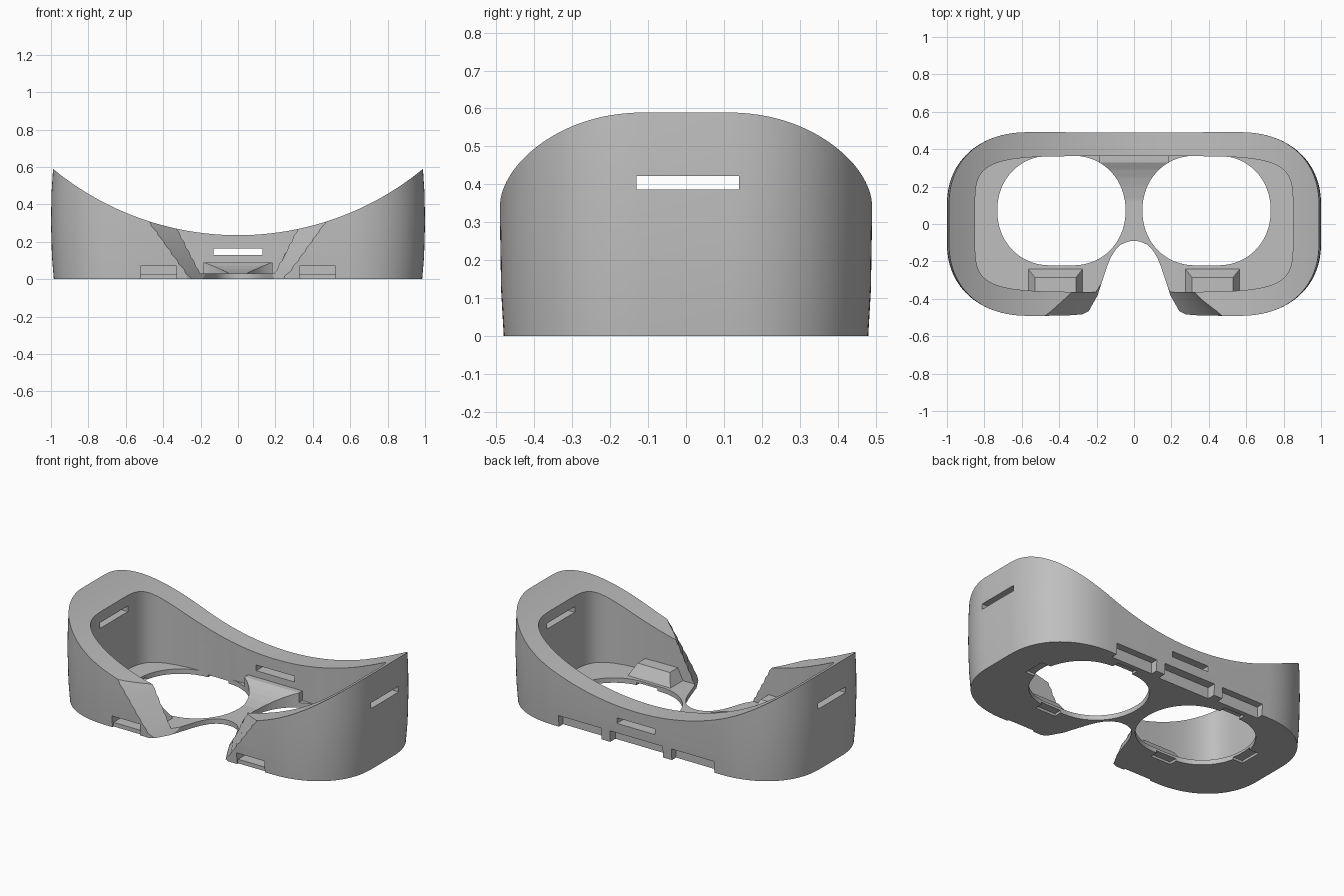
import bpy
from math import cos, sin, pi, copysign

if "Cube" in bpy.data.objects:
    bpy.data.objects.remove(bpy.data.objects["Cube"], do_unlink=True)

grey = bpy.data.materials.new("matte grey")
grey.use_nodes = True
tone = (0.52, 0.52, 0.52, 1)
grey.diffuse_color = tone
grey.node_tree.nodes["Principled BSDF"].inputs["Base Color"].default_value = tone


def loft(name, rings):
    """Closed solid through rings of equal point count, bottom to top."""
    n = len(rings[0])
    verts = [p for ring in rings for p in ring]
    faces = [list(range(n))[::-1], [len(verts) - n + i for i in range(n)]]
    for r in range(len(rings) - 1):
        for i in range(n):
            j = (i + 1) % n
            faces.append((r * n + i, r * n + j, r * n + n + j, r * n + n + i))
    mesh = bpy.data.meshes.new(name)
    mesh.from_pydata(verts, [], faces)
    mesh.materials.append(grey)
    ob = bpy.data.objects.new(name, mesh)
    bpy.context.collection.objects.link(ob)
    return ob


def outline(cx, cy, rx, ry, flat_x, flat_y, power, z, n=128):
    """Rounded outline with straight half-lengths flat_x, flat_y."""
    ring = []
    for i in range(n):
        a = 2 * pi * (i + .5) / n
        c, s = cos(a), sin(a)
        ring.append((cx + copysign(flat_x + (rx - flat_x) * abs(c) ** (2 / power), c),
                     cy + copysign(flat_y + (ry - flat_y) * abs(s) ** (2 / power), s), z))
    return ring


def rect(x0, x1, y0, y1, z):
    return [(x0, y0, z), (x1, y0, z), (x1, y1, z), (x0, y1, z)]


def box(name, x0, x1, y0, y1, z0, z1):
    return loft(name, [rect(x0, x1, y0, y1, z0), rect(x0, x1, y0, y1, z1)])


def combine(tool, operation="DIFFERENCE"):
    tool.hide_render = True
    mod = shell.modifiers.new(tool.name, "BOOLEAN")
    mod.operation, mod.solver, mod.object = operation, "EXACT", tool
    bpy.context.view_layer.objects.active = shell
    bpy.ops.object.modifier_apply(modifier=mod.name)
    bpy.data.objects.remove(tool, do_unlink=True)


# Outer shell, slightly barrelled
sections = [(0, .985, .481), (.12, .995, .488), (.3, 1, .491), (.45, .998, .491), (.65, .985, .488)]
shell = loft("face_frame", [outline(0, 0, rx, ry, .56, .1, 2.2, z) for z, rx, ry in sections])

# Hollow interior above a thin floor
combine(loft("interior", [outline(0, 0, .85, .363, 0, 0, 5.5, z) for z in (.03, .8)]))

# Raised housings on the floor over the strap pockets
ramp = [(.42, .01), (.42, .09), (.33, .09), (.29, .07), (.25, .055), (.2, .042), (.12, .029), (.12, .01)]
combine(loft("rear_housing", [[(x, y, z) for y, z in ramp] for x in (-.185, .185)]), "UNION")
for s in (-1, 1):
    a, b = sorted((s * .27, s * .57))
    combine(loft("front_housing", [rect(a, b, -.42, -.235, .02),
                                   rect(a + .04, b - .04, -.42, -.285, .1)]), "UNION")

# Saddle curve along the top
radius = 1.557
arc = [(radius * cos(t), radius + .235 + radius * sin(t))
       for t in [2 * pi * i / 256 for i in range(256)]]
combine(loft("saddle", [[(x, y, z) for x, z in arc] for y in (1, -1)]))

# Eye openings
for s in (-1, 1):
    combine(loft("eye_opening", [outline(s * .388, .072, .343, .293, .06, 0, 2.08, z, 96)
                                 for z in (-.1, .2)]))

# Nose arch through the floor and front wall
half = [(.03, -.093), (.07, -.11), (.1, -.14), (.125, -.18), (.145, -.23), (.165, -.29),
        (.185, -.35), (.2, -.4), (.215, -.435), (.24, -.465), (.28, -.485), (.3, -.6)]
arch = [(-x, y) for x, y in reversed(half)] + [(0, -.09)] + half
combine(loft("nose_arch", [[(x, y, z) for x, y in reversed(arch)] for z in (-.1, .8)]))

# Flared sides of the nose gap, twisting as they rise
flare = []
for k in range(17):
    z = -.1 + k * .05
    inner, outer = .2 + (z - .03) * .52, .275 + (z - .03) * .7
    near, far = 2 * inner - outer, 2 * outer - inner
    flare.append([(-far, -.61, z), (far, -.61, z), (near, -.24, z), (-near, -.24, z)])
combine(loft("nose_flare", flare))

# Slots through the rear and side walls
combine(box("rear_slot", -.13, .13, .3, .6, .13, .165))
combine(box("side_slots", -1.2, 1.2, -.13, .14, .386, .421))

# Pockets along the bottom edge and recesses round the eye openings
combine(box("rear_pocket", -.18, .18, .43, .6, -.1, .07))
for s in (-1, 1):
    for name, x0, x1, y0, y1, z0, z1 in (
            ("rear_notch", .24, .53, .44, .6, -.1, .07),
            ("front_notch", .33, .52, -.6, -.47, -.1, .07),
            ("front_pocket", .33, .52, -.5, -.33, .025, .07),
            ("outer_recess", .68, .79, .0, .14, -.1, .015),
            ("rear_recess", .32, .46, .3, .41, -.1, .015),
            ("front_recess", .35, .49, -.27, -.15, -.1, .015)):
        a, b = sorted((s * x0, s * x1))
        combine(box(name, a, b, y0, y1, z0, z1))

# Smooth walls with crisp edges
bpy.ops.object.select_all(action="DESELECT")
shell.select_set(True)
bpy.context.view_layer.objects.active = shell
bpy.ops.object.shade_smooth_by_angle(angle=pi / 7)
